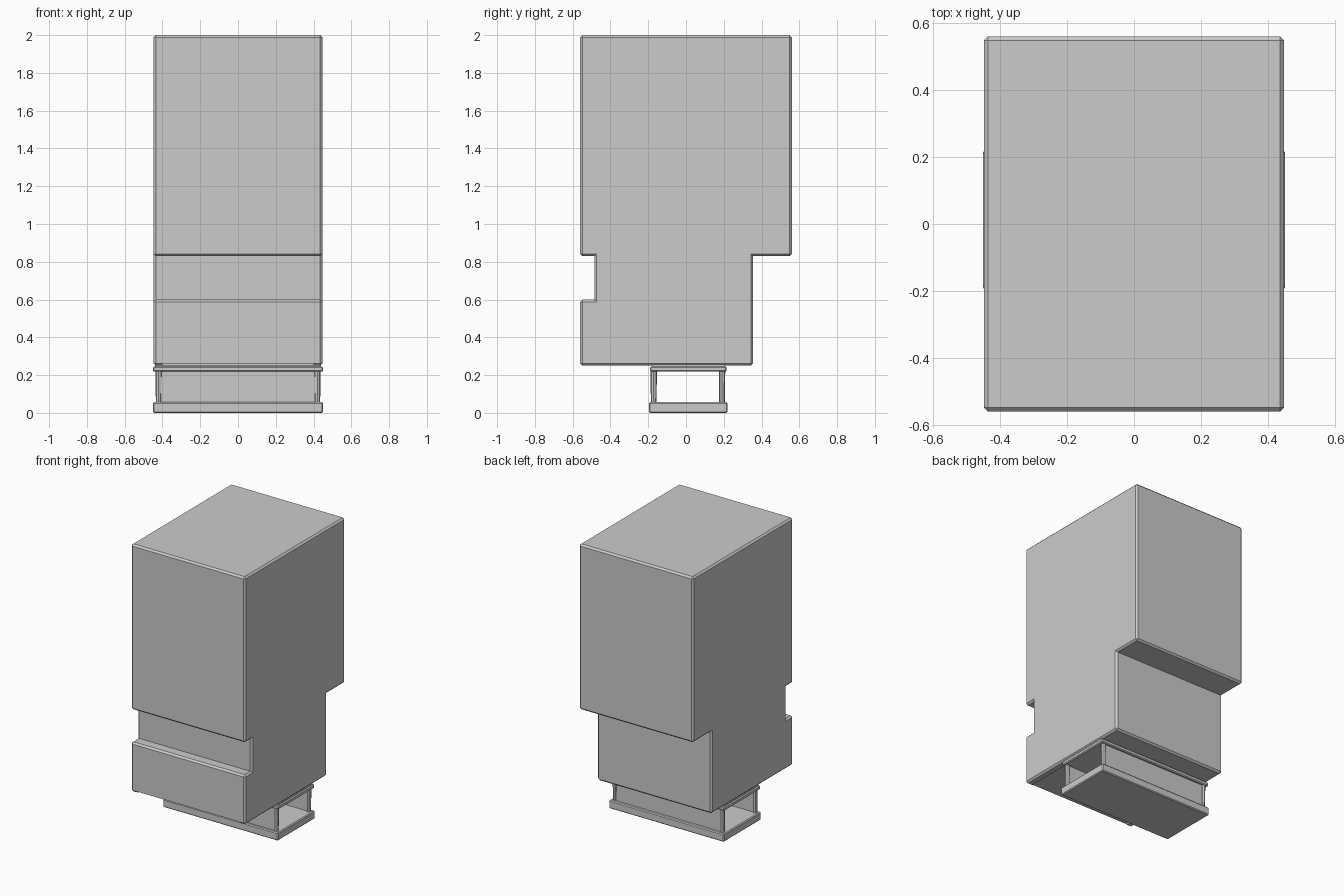
import bpy, bmesh

if "Cube" in bpy.data.objects:
    bpy.data.objects.remove(bpy.data.objects["Cube"])


def finish(name, bm, chamfer=0.0):
    """Chamfer the convex edges and store the mesh as an object."""
    bmesh.ops.recalc_face_normals(bm, faces=bm.faces)
    if chamfer:
        edges = [e for e in bm.edges if e.calc_face_angle_signed(0) > 0.5]
        bmesh.ops.bevel(bm, geom=edges, offset=chamfer, segments=1,
                        affect='EDGES', clamp_overlap=True)
    mesh = bpy.data.meshes.new(name)
    bm.to_mesh(mesh)
    bm.free()
    obj = bpy.data.objects.new(name, mesh)
    bpy.context.collection.objects.link(obj)
    return obj


def box(name, lo, hi, chamfer=0.0):
    bm = bmesh.new()
    bmesh.ops.create_cube(bm, size=1)
    for v in bm.verts:
        v.co = [hi[i] if v.co[i] > 0 else lo[i] for i in range(3)]
    return finish(name, bm, chamfer)


# Body: stepped side profile (y, z) extruded across the width
W = 0.447
profile = [(-0.56, 2), (-0.56, 0.83), (-0.485, 0.83), (-0.485, 0.60),
           (-0.56, 0.60), (-0.56, 0.25), (0.355, 0.25), (0.355, 0.83),
           (0.56, 0.83), (0.56, 2)]
bm = bmesh.new()
face = bm.faces.new([bm.verts.new((-W, y, z)) for y, z in profile])
ext = bmesh.ops.extrude_face_region(bm, geom=[face])
bmesh.ops.translate(bm, vec=(2 * W, 0, 0),
                    verts=[g for g in ext["geom"] if isinstance(g, bmesh.types.BMVert)])
body = finish("body", bm, 0.012)

# Shallow recess under the front lip
cutter = box("recess_cutter", (-0.4, -0.6, 0.2), (0.4, -0.19, 0.262))
cutter.hide_render = True
cutter.hide_set(True)
cut = body.modifiers.new("recess", 'BOOLEAN')
cut.object = cutter
cut.operation = 'DIFFERENCE'
cut.solver = 'EXACT'

# Stand: base tray and top rail
box("base_tray", (-0.45, -0.197, 0), (0.45, 0.22, 0.057), 0.006)
box("top_rail", (-0.45, -0.19, 0.218), (0.45, 0.215, 0.246), 0.006)
box("rail_spacer", (-0.44, -0.18, 0.24), (0.44, 0.205, 0.255))

# Corner posts, with panels closing front and back (sides stay open)
for side, y in (("front", -0.171), ("back", 0.191)):
    for hand, x in (("left", -0.42), ("right", 0.42)):
        bm = bmesh.new()
        bmesh.ops.create_cone(bm, cap_ends=True, segments=8,
                              radius1=0.015, radius2=0.017, depth=0.18)
        bmesh.ops.translate(bm, vec=(x, y, 0.138), verts=bm.verts)
        finish(f"{side}_{hand}_post", bm)
    box(f"{side}_panel", (-0.41, y - 0.007, 0.05), (0.41, y + 0.007, 0.225))
